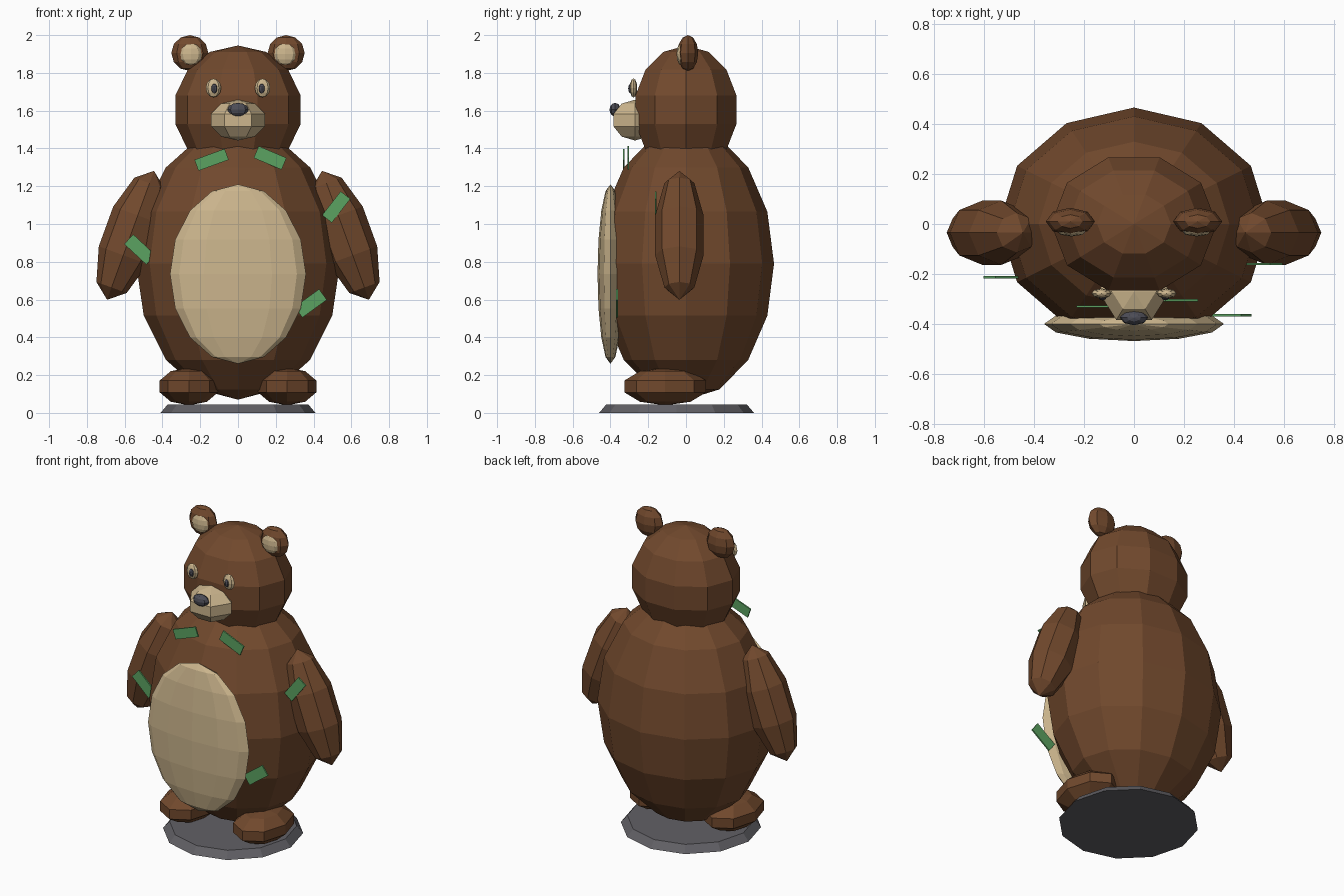
import bpy, bmesh
from math import sin, cos, pi, radians
from mathutils import Matrix

if "Cube" in bpy.data.objects:
    bpy.data.objects.remove(bpy.data.objects["Cube"])


def material(name, rgb):
    m = bpy.data.materials.new(name)
    m.diffuse_color = (*rgb, 1)
    m.use_nodes = True
    m.node_tree.nodes["Principled BSDF"].inputs["Base Color"].default_value = m.diffuse_color
    return m


BROWN = material("brown fur", (0.165, 0.066, 0.026))
CREAM = material("cream fur", (0.61, 0.47, 0.27))
GREEN = material("leaf green", (0.105, 0.36, 0.12))
DARK = material("dark grey", (0.075, 0.075, 0.095))
GREY = material("base grey", (0.12, 0.117, 0.13))


def add_object(name, bm, mat, loc, tilt=0):
    """Turn a bmesh into an object, tilted about the y axis."""
    bmesh.ops.transform(bm, matrix=Matrix.Rotation(radians(tilt), 4, 'Y'), verts=bm.verts)
    bmesh.ops.recalc_face_normals(bm, faces=bm.faces)
    mesh = bpy.data.meshes.new(name)
    bm.to_mesh(mesh)
    bm.free()
    mesh.materials.append(mat)
    ob = bpy.data.objects.new(name, mesh)
    ob.location = loc
    bpy.context.collection.objects.link(ob)
    return ob


def ellipsoid(name, mat, loc, size, segs, rings, tilt=0):
    """Low-poly ellipsoid with poles on z and a corner on the x axis."""
    bm = bmesh.new()
    rx, ry, rz = size
    top, bottom = bm.verts.new((0, 0, rz)), bm.verts.new((0, 0, -rz))
    rows = []
    for i in range(1, rings):
        a = pi * i / rings
        rows.append([bm.verts.new((rx * sin(a) * cos(2 * pi * j / segs),
                                   ry * sin(a) * sin(2 * pi * j / segs),
                                   rz * cos(a))) for j in range(segs)])
    for j in range(segs):
        k = (j + 1) % segs
        bm.faces.new((top, rows[0][j], rows[0][k]))
        bm.faces.new((bottom, rows[-1][k], rows[-1][j]))
        for a, b in zip(rows, rows[1:]):
            bm.faces.new((a[j], b[j], b[k], a[k]))
    return add_object(name, bm, mat, loc, tilt)


def leaf(name, loc, length, width, angle):
    """Thin flat plate facing the front; angle is counter-clockwise."""
    bm = bmesh.new()
    bmesh.ops.create_cube(bm, size=1)
    bmesh.ops.scale(bm, vec=(length, 0.009, width), verts=bm.verts)
    add_object(name, bm, GREEN, loc, -angle)


# Base disc, slightly tapered
bm = bmesh.new()
bmesh.ops.create_cone(bm, cap_ends=True, segments=12, radius1=0.41, radius2=0.372, depth=0.045)
add_object("base", bm, GREY, (0, -0.05, 0.0225))

# Torso, tummy patch and head
ellipsoid("body", BROWN, (0, 0, 0.79), (0.54, 0.466, 0.72), 12, 8)
ellipsoid("tummy", CREAM, (0, -0.4, 0.735), (0.36, 0.0685, 0.475), 12, 8)
ellipsoid("head", BROWN, (0, 0, 1.605), (0.34, 0.288, 0.34), 10, 7)

# Muzzle and nose
ellipsoid("muzzle", CREAM, (0, -0.27, 1.55), (0.15, 0.138, 0.108), 6, 5)
ellipsoid("nose", DARK, (0, -0.375, 1.605), (0.056, 0.03, 0.036), 8, 6)

# Mirrored pairs
for side, s in (("left", -1), ("right", 1)):
    ellipsoid(side + "_ear", BROWN, (s * 0.255, 0.01, 1.905), (0.098, 0.055, 0.095), 8, 6)
    ellipsoid(side + "_inner_ear", CREAM, (s * 0.25, -0.028, 1.9), (0.06, 0.022, 0.058), 8, 6)
    ellipsoid(side + "_eye_patch", CREAM, (s * 0.13, -0.278, 1.72), (0.041, 0.02, 0.05), 8, 6)
    ellipsoid(side + "_eye", DARK, (s * 0.126, -0.292, 1.717), (0.017, 0.014, 0.026), 8, 6)
    ellipsoid(side + "_arm", BROWN, (s * 0.569, -0.035, 0.94), (0.145, 0.135, 0.363), 8, 5, -s * 20)
    ellipsoid(side + "_foot", BROWN, (s * 0.26, -0.11, 0.14), (0.163, 0.228, 0.1), 8, 5)

# Leaves stuck to the fur: position, length, width, angle
leaf("left_neck_leaf", (-0.14, -0.33, 1.34), 0.17, 0.062, 20)
leaf("right_neck_leaf", (0.17, -0.305, 1.35), 0.16, 0.068, -23)
leaf("right_shoulder_leaf", (0.52, -0.16, 1.09), 0.16, 0.065, 52)
leaf("left_arm_leaf", (-0.52, -0.213, 0.865), 0.16, 0.07, -43)
leaf("right_hip_leaf", (0.385, -0.365, 0.58), 0.16, 0.07, 36)
